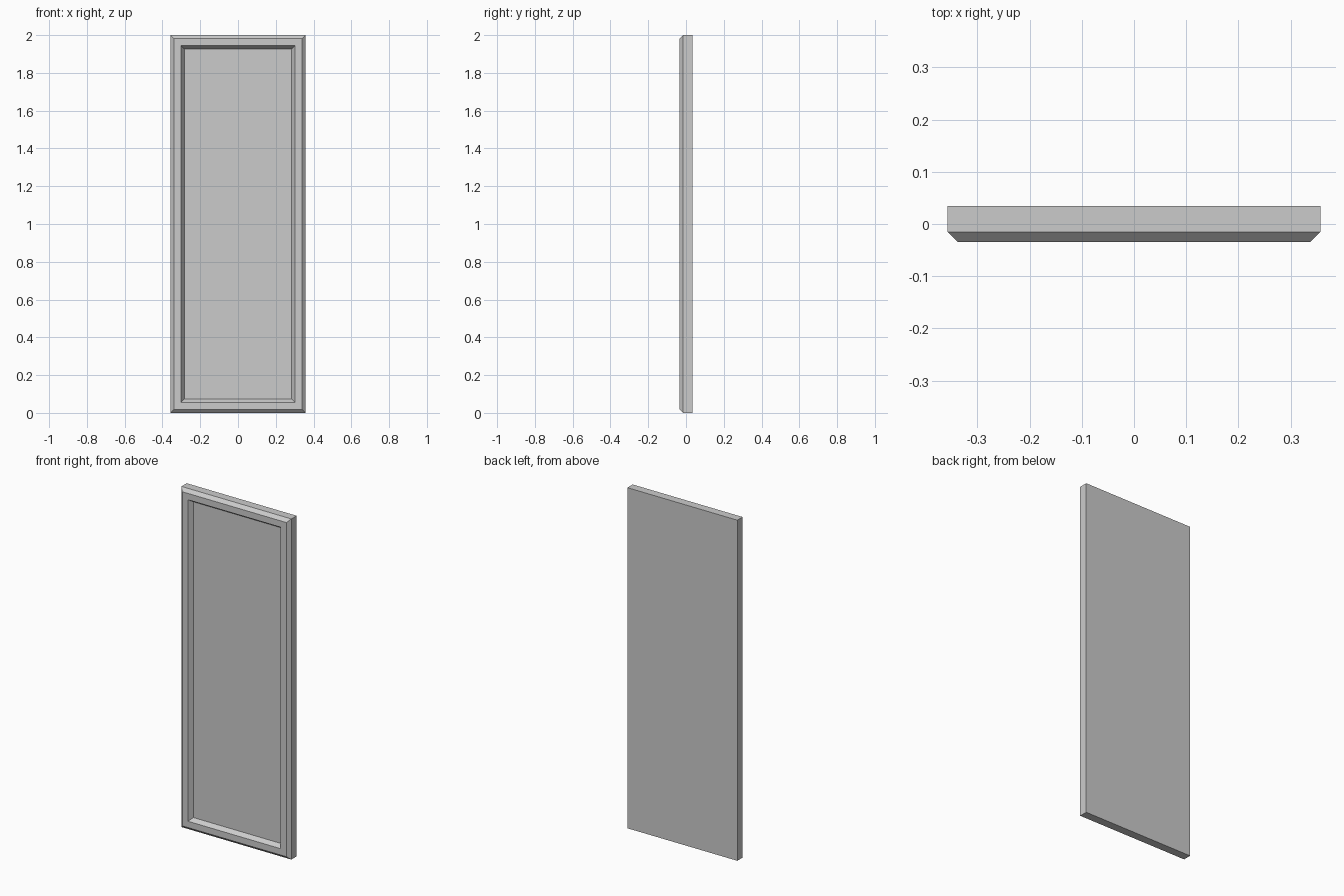
import bpy
import bmesh

cube = bpy.data.objects.get("Cube")
if cube:
    bpy.data.objects.remove(cube, do_unlink=True)

HALF_WIDTH, HEIGHT = 0.357, 2.0

# Plain grey finish
grey = bpy.data.materials.new("light grey")
grey.use_nodes = True
colour = (0.6, 0.6, 0.6, 1)
grey.diffuse_color = colour
grey.node_tree.nodes["Principled BSDF"].inputs["Base Color"].default_value = colour

# Section from back to front: (distance in from the outer edge, y)
section = [
    (0.0, 0.034),      # back edge
    (0.0, -0.015),     # side
    (0.019, -0.034),   # outer chamfer
    (0.056, -0.034),   # flat frame
    (0.073, -0.009),   # sloped step down to the panel
]

bm = bmesh.new()


def ring(inset, y):
    """Four corners of a rectangle set in from the outer edge."""
    x, low, high = HALF_WIDTH - inset, inset, HEIGHT - inset
    return [bm.verts.new((px, y, pz))
            for px, pz in ((-x, low), (x, low), (x, high), (-x, high))]


# Rings joined by mitred strips, closed by the back and the recessed panel
rings = [ring(*point) for point in section]
for a, b in zip(rings, rings[1:]):
    for i in range(4):
        j = (i + 1) % 4
        bm.faces.new((a[i], a[j], b[j], b[i]))
bm.faces.new(rings[0])
bm.faces.new(rings[-1])
bmesh.ops.recalc_face_normals(bm, faces=bm.faces)

mesh = bpy.data.meshes.new("framed_panel")
bm.to_mesh(mesh)
bm.free()
mesh.materials.append(grey)
panel = bpy.data.objects.new("framed_panel", mesh)
bpy.context.collection.objects.link(panel)
